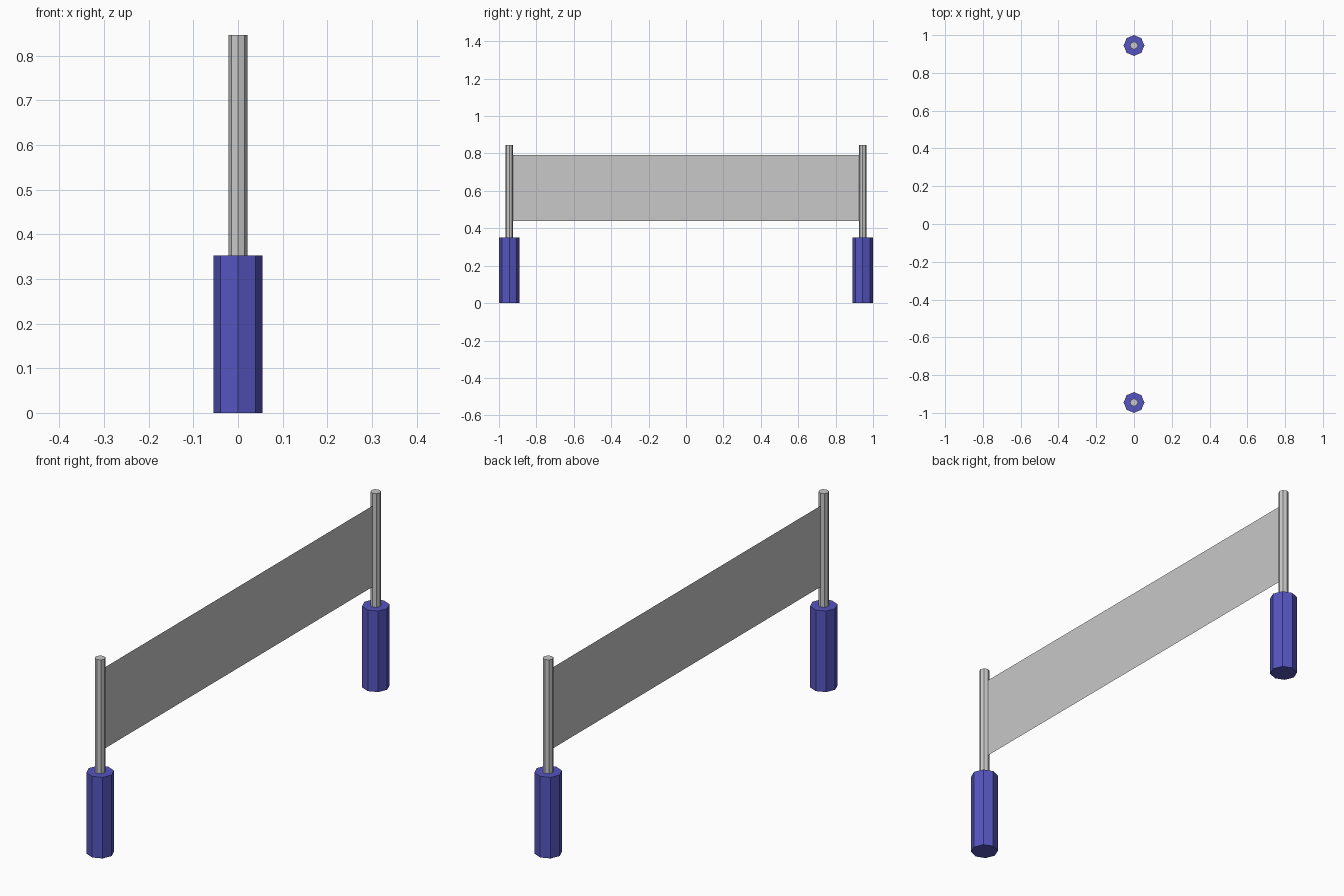
import bpy

cube = bpy.data.objects.get("Cube")
if cube:
    bpy.data.objects.remove(cube, do_unlink=True)


def make_material(name, colour):
    mat = bpy.data.materials.new(name)
    mat.use_nodes = True
    mat.diffuse_color = (*colour, 1)
    mat.node_tree.nodes["Principled BSDF"].inputs["Base Color"].default_value = (*colour, 1)
    return mat


blue = make_material("blue", (0.09, 0.09, 0.52))
grey = make_material("light grey", (0.58, 0.58, 0.58))


def octagon_column(name, radius, bottom, top, y, mat):
    """Upright eight-sided column with corners on the axes."""
    bpy.ops.mesh.primitive_cylinder_add(
        vertices=8, radius=radius, depth=top - bottom,
        location=(0, y, (bottom + top) / 2))
    column = bpy.context.object
    column.name = name
    column.data.materials.append(mat)


# Padded base and slim post at each end
for end, side in (("front", -1), ("back", 1)):
    y = side * 0.945
    octagon_column(end + "_base", 0.055, 0, 0.352, y, blue)
    octagon_column(end + "_post", 0.021, 0.352, 0.846, y, grey)

# Net: a single upright sheet stretched between the posts
half_length, low, high = 0.926, 0.44, 0.792
mesh = bpy.data.meshes.new("net")
mesh.from_pydata(
    [(0, -half_length, low), (0, half_length, low),
     (0, half_length, high), (0, -half_length, high)],
    [], [(0, 1, 2, 3)])
net = bpy.data.objects.new("net", mesh)
net.data.materials.append(grey)
bpy.context.collection.objects.link(net)
